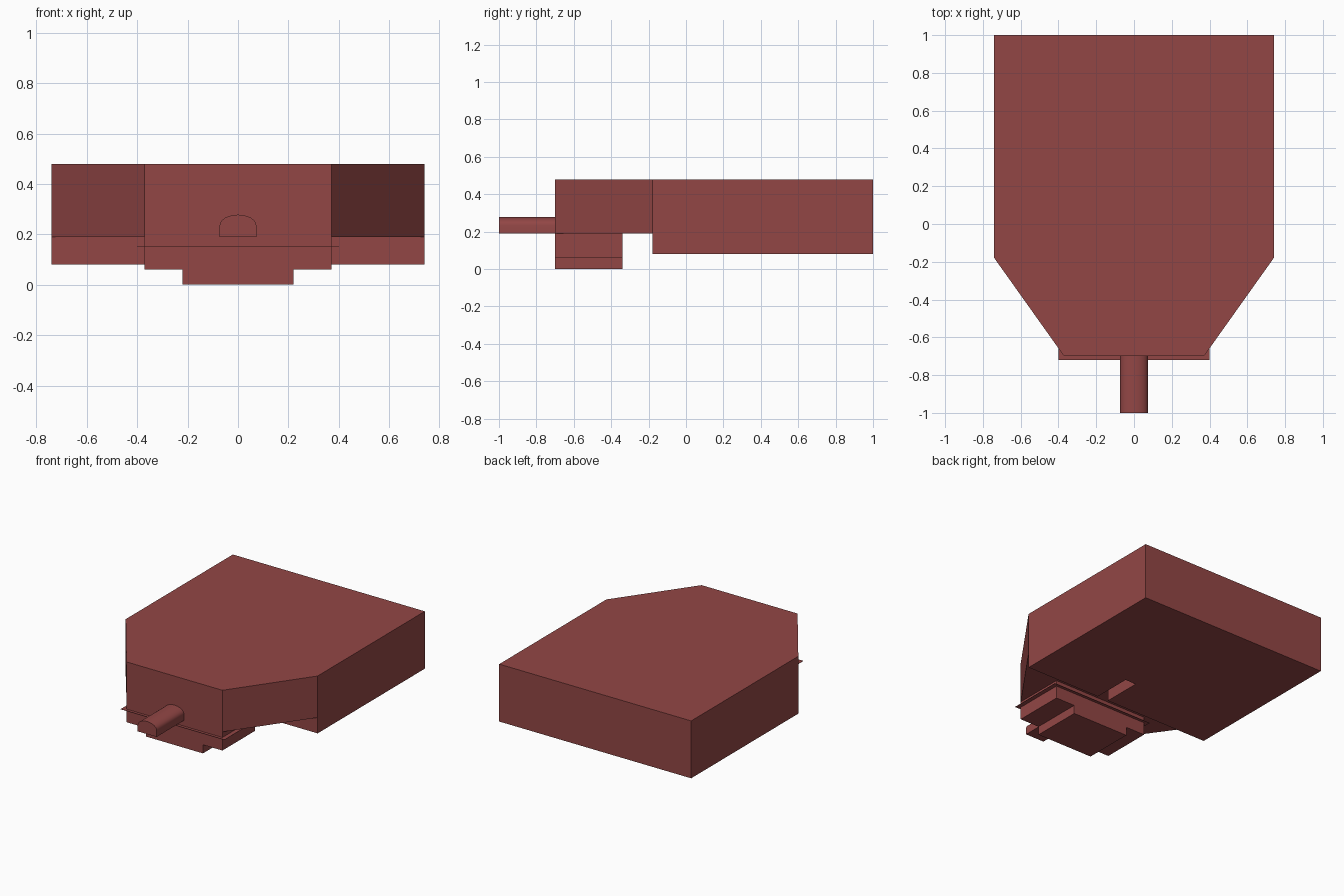
import bpy, bmesh, math
from mathutils import Matrix

cube = bpy.data.objects.get("Cube")
if cube:
    bpy.data.objects.remove(cube, do_unlink=True)

COLOUR = (0.29, 0.062, 0.06, 1.0)
red = bpy.data.materials.new("dull_red")
red.use_nodes = True
red.diffuse_color = COLOUR
red.node_tree.nodes["Principled BSDF"].inputs["Base Color"].default_value = COLOUR


def prism(name, outline, start, end, axis="z"):
    """Extrude a 2D outline along z (outline is x, y) or along y (outline is x, z)."""
    bm = bmesh.new()
    place = (lambda a, b: (a, b, start)) if axis == "z" else (lambda a, b: (a, start, b))
    step = (0, 0, end - start) if axis == "z" else (0, end - start, 0)
    face = bm.faces.new([bm.verts.new(place(a, b)) for a, b in outline])
    if start != end:
        grown = bmesh.ops.extrude_face_region(bm, geom=[face], use_keep_orig=True)["geom"]
        bmesh.ops.translate(bm, vec=step, verts=[v for v in grown if isinstance(v, bmesh.types.BMVert)])
        bmesh.ops.recalc_face_normals(bm, faces=bm.faces[:])
    mesh = bpy.data.meshes.new(name)
    bm.to_mesh(mesh)
    bm.free()
    mesh.materials.append(red)
    obj = bpy.data.objects.new(name, mesh)
    bpy.context.collection.objects.link(obj)
    return obj


def mirrored(half):
    """Complete a right-hand outline with its reflection in x."""
    return half + [(-a, b) for a, b in reversed(half)]


# Main body: rectangular at the rear, tapering to the front
body = prism("main_body", mirrored([(0.37, -0.70), (0.74, -0.18), (0.74, 1.0)]), 0.08, 0.48)

# Cutter: raises the underside of the tapered front and opens a slot behind it
under_cut = [(-1, -0.9), (1, -0.9), (1, -0.18), (0.155, -0.18),
             (0.155, 0.10), (0.07, 0.10), (0.07, -0.18), (-1, -0.18)]
cutter = prism("underside_cutter", under_cut, -0.1, 0.19)
cutter.hide_render = True
cutter.hide_viewport = True
cut = body.modifiers.new("underside", "BOOLEAN")
cut.operation = "DIFFERENCE"
cut.solver = "EXACT"
cut.object = cutter

# Stepped block under the front
prism("front_block", mirrored([(0.22, 0.0), (0.22, 0.06), (0.37, 0.06), (0.37, 0.19)]),
      -0.70, -0.34, "y")

# Thin plate running through the block
prism("thin_plate", mirrored([(0.40, -0.72), (0.40, -0.32)]), 0.149, 0.151)

# Rod with a flat bottom and an arched top
arch = [(0.073 * math.cos(math.pi * i / 12), 0.235 + 0.043 * math.sin(math.pi * i / 12))
        for i in range(13)]
rod = prism("front_rod", [(0.073, 0.19)] + arch + [(-0.073, 0.19)], -1.0, -0.70, "y")
bpy.ops.object.select_all(action="DESELECT")
rod.select_set(True)
bpy.context.view_layer.objects.active = rod
bpy.ops.object.shade_smooth_by_angle(angle=math.radians(35))
